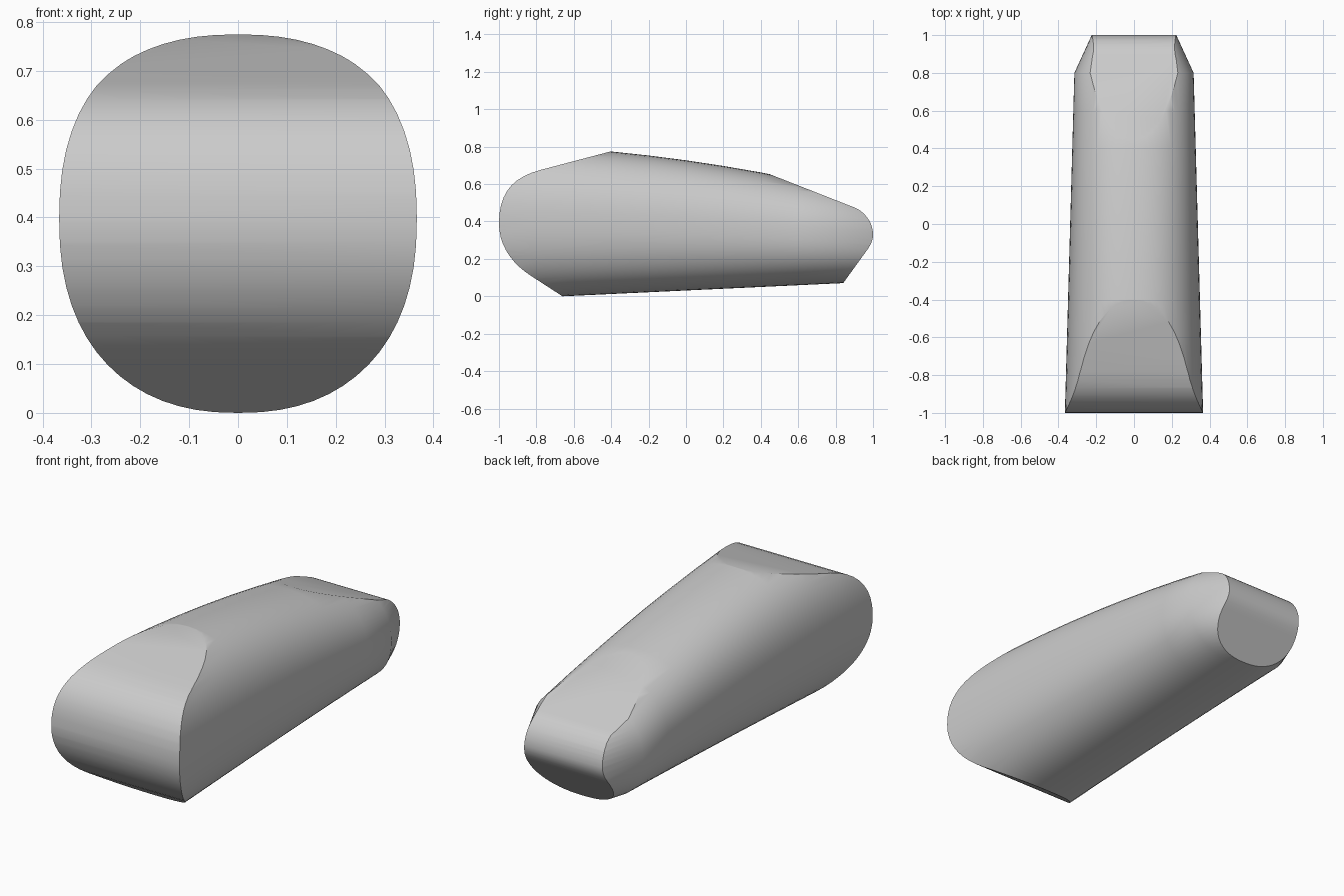
import bpy, bmesh, math
from mathutils import Vector
from mathutils.geometry import interpolate_bezier

cube = bpy.data.objects.get("Cube")
if cube:
    bpy.data.objects.remove(cube)

grey = bpy.data.materials.new("plain_grey")
grey.use_nodes = True
grey.diffuse_color = (0.6, 0.6, 0.6, 1)
grey.node_tree.nodes["Principled BSDF"].inputs["Base Color"].default_value = (0.6, 0.6, 0.6, 1)


def make_object(name, rings):
    """Skin equal closed rings of points and cap both ends."""
    bm = bmesh.new()
    loops = [[bm.verts.new(p) for p in ring] for ring in rings]
    for a, b in zip(loops, loops[1:]):
        for i in range(len(a)):
            j = (i + 1) % len(a)
            bm.faces.new((a[i], a[j], b[j], b[i]))
    bm.faces.new(loops[0])
    bm.faces.new(loops[-1])
    bmesh.ops.recalc_face_normals(bm, faces=bm.faces)
    mesh = bpy.data.meshes.new(name)
    bm.to_mesh(mesh)
    bm.free()
    obj = bpy.data.objects.new(name, mesh)
    bpy.context.collection.objects.link(obj)
    mesh.materials.append(grey)
    return obj


def section(y, sides=64, power=2.3):
    """Rounded cross-section of the tapering body at station y."""
    top = 0.727 - 0.14 * y - 0.055 * y * y
    bottom = 0.047 * (y + 0.66)
    width = 0.338 - 0.028 * y
    if y > 0.8:
        width -= 0.43 * (y - 0.8)
    mid, half = (top + bottom) / 2, (top - bottom) / 2
    ring = []
    for i in range(sides):
        t = 2 * math.pi * i / sides
        c, s = math.cos(t), math.sin(t)
        ring.append((width * math.copysign(abs(c) ** (2 / power), c), y,
                     mid + half * math.copysign(abs(s) ** (2 / power), s)))
    return ring


def curve(a, b, c, d):
    return interpolate_bezier(*[Vector(p) for p in (a, b, c, d)], 10)


# Tapering rounded body
stations = [-1.03] + [-0.8 + 0.2 * i for i in range(9)] + [1.03]
body = make_object("body", [section(y) for y in stations])

# Side outline that trims the ends
outline = [Vector((-0.2, 0.828))]
outline += curve((-0.78, 0.675), (-0.93, 0.635), (-1, 0.55), (-1, 0.39))
outline += curve((-1, 0.39), (-1, 0.27), (-0.93, 0.175), (-0.83, 0.11))[1:]
outline += [Vector((-0.5, -0.104)), Vector((0.75, -0.055))]
outline += curve((0.96, 0.236), (0.985, 0.27), (1, 0.295), (1, 0.33))
outline += curve((1, 0.33), (1, 0.39), (0.96, 0.451), (0.9, 0.475))[1:]
outline += [Vector((0.2, 0.75))]
cutter = make_object("end_trim", [[(x, p.x, p.y) for p in outline] for x in (-0.6, 0.6)])
cutter.hide_render = True

trim = body.modifiers.new("trim", 'BOOLEAN')
trim.operation = 'INTERSECT'
trim.solver = 'EXACT'
trim.object = cutter
bpy.ops.object.select_all(action='DESELECT')
body.select_set(True)
bpy.context.view_layer.objects.active = body
bpy.ops.object.modifier_apply(modifier="trim")
bpy.data.objects.remove(cutter)
bpy.ops.object.shade_smooth_by_angle(angle=math.radians(30))
